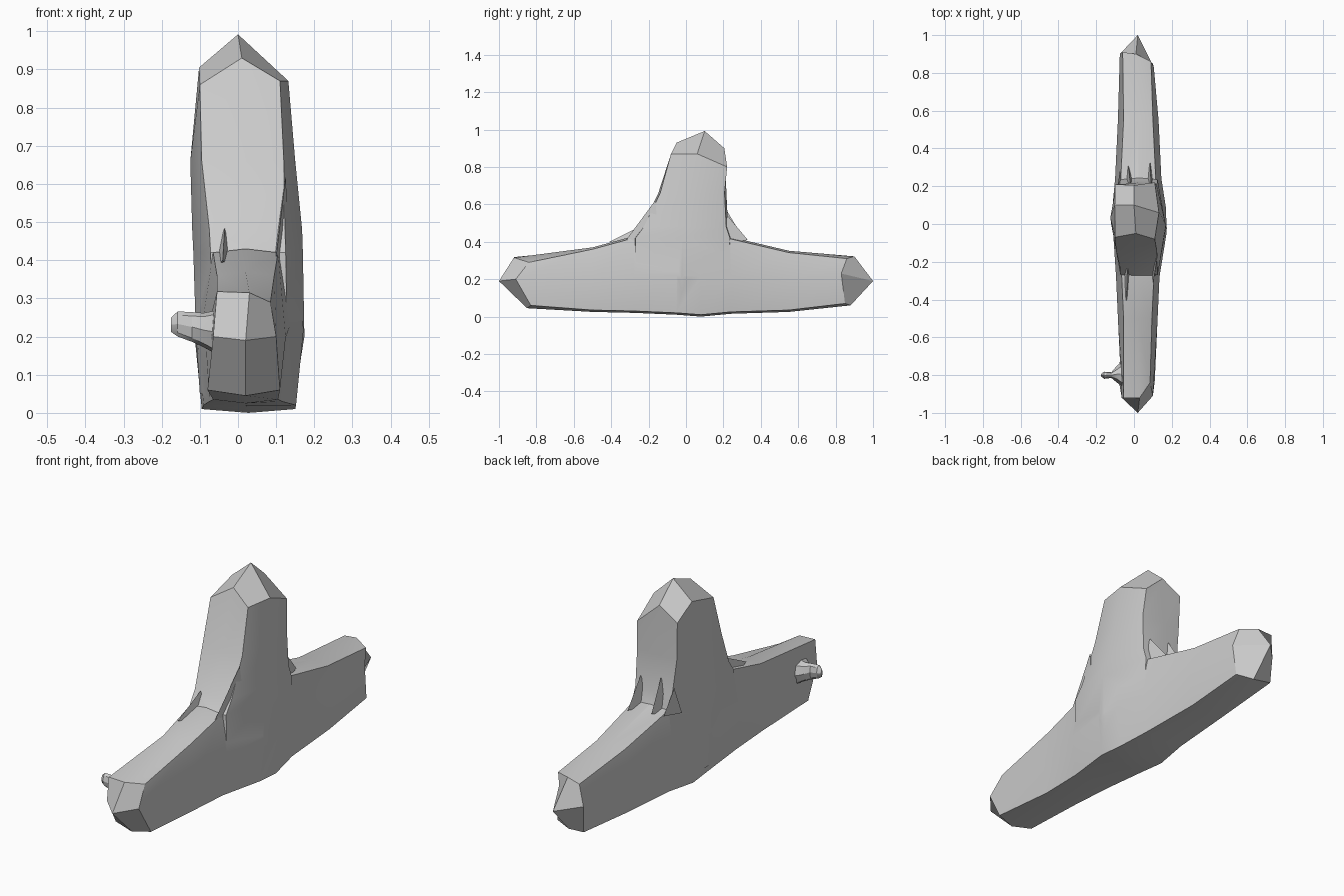
import bpy, bmesh, math
from mathutils import Vector

cube = bpy.data.objects.get("Cube")
if cube:
    bpy.data.objects.remove(cube, do_unlink=True)

stone = bpy.data.materials.new("plain grey")
stone.use_nodes = True
grey = (0.6, 0.6, 0.6, 1)
stone.diffuse_color = grey
stone.node_tree.nodes["Principled BSDF"].inputs["Base Color"].default_value = grey


def ring(u0, u1, v0, v1, low=0.02, high=0.02, dv=0.01):
    """Eight points: bulged side middles and inset corners, anticlockwise."""
    um, vm = (u0 + u1) / 2, (v0 + v1) / 2
    return [(u0 + low, v0 + dv), (um, v0), (u1 - low, v0 + dv), (u1, vm),
            (u1 - high, v1 - dv), (um, v1), (u0 + high, v1 - dv), (u0, vm)]


def along_y(y, *size, **k):
    return [(u, y, v) for u, v in ring(*size, **k)]


def along_z(z, *size, **k):
    return [(u, v, z) for u, v in ring(*size, **k)]


def along_x(x, *size, **k):
    return [(x, u, v) for u, v in ring(*size, **k)]


def finish(name, bm):
    bmesh.ops.recalc_face_normals(bm, faces=bm.faces)
    mesh = bpy.data.meshes.new(name)
    bm.to_mesh(mesh)
    bm.free()
    mesh.materials.append(stone)
    obj = bpy.data.objects.new(name, mesh)
    bpy.context.collection.objects.link(obj)
    return obj


def loft(name, sections):
    """Skin the sections; a single point closes an end as faceted quads."""
    bm = bmesh.new()
    rows = [[bm.verts.new(p) for p in s] for s in sections]
    for a, b in zip(rows, rows[1:]):
        if len(a) == 1:
            a, b = b, a
        if len(b) == 1:
            for i in range(0, 8, 2):
                bm.faces.new((a[i - 1], a[i], a[(i + 1) % 8], b[0]))
        else:
            for i in range(8):
                j = (i + 1) % 8
                bm.faces.new((a[i], a[j], b[j], b[i]))
    for end in (rows[0], rows[-1]):
        if len(end) > 1:
            bm.faces.new(end)
    return finish(name, bm)


def fin(name, foot, top, root, width):
    """Thin wedge bridging the bar and the upright."""
    bm = bmesh.new()
    side = Vector((width, 0, 0))
    points = [foot, top, Vector(root) - side, Vector(root) + side]
    v = [bm.verts.new(p) for p in points]
    for f in ((0, 1, 2), (0, 3, 1), (0, 2, 3), (1, 3, 2)):
        bm.faces.new([v[i] for i in f])
    return finish(name, bm)


# Long horizontal bar with faceted pointed ends
front_cap = [(-.08, -.83, .06), (.02, -.85, .045), (.11, -.83, .06), (.1, -.91, .2),
             (.085, -.84, .29), (.03, -.92, .315), (-.055, -.92, .318), (-.065, -.92, .2)]
back_cap = [(-.07, .89, .07), (.02, .88, .06), (.1, .85, .07), (.105, .83, .23),
            (.09, .86, .31), (.01, .9, .322), (-.06, .91, .31), (-.075, .9, .2)]
bar = loft("horizontal_bar", [
    [(.02, -1, .19)],
    front_cap,
    along_y(-.5, -.085, .125, .025, .37, high=.03),
    along_y(-.28, -.095, .135, .02, .43, high=.03),
    along_y(-.05, -.11, .172, .01, .43, high=.03),
    along_y(.08, -.115, .17, .0, .43, high=.03),
    along_y(.24, -.1, .145, .015, .425, high=.03),
    along_y(.55, -.085, .13, .025, .352, high=.03),
    back_cap,
    [(.02, 1, .19)],
])

# Upright column with a faceted cap
column_cap = [(-.1, -.07, .86), (.01, -.05, .93), (.11, -.08, .87), (.132, .06, .87),
              (.11, .22, .80), (.0, .205, .9), (-.1, .21, .84), (-.102, .1, .905)]
wide = dict(low=.045, high=.045)
soft = dict(low=.03, high=.03)
column = loft("upright_column", [
    along_z(.05, -.1, .15, -.26, .22, **wide),
    along_z(.2, -.11, .174, -.28, .235, **wide),
    along_z(.42, -.117, .17, -.28, .245, **wide),
    along_z(.48, -.12, .168, -.235, .225, **wide),
    along_z(.66, -.125, .15, -.148, .216, **soft),
    column_cap,
    [(.0, .1, .992)],
])

# Small knob on the right side near the front
knob = loft("side_knob", [
    along_x(-.175, -.806, -.794, .212, .25, low=.002, high=.002),
    along_x(-.158, -.82, -.782, .2, .266, low=.008, high=.008),
    along_x(-.12, -.815, -.785, .186, .264, low=.005, high=.005),
    along_x(-.09, -.84, -.75, .172, .262),
    along_x(-.05, -.87, -.72, .15, .27),
])

# Pinched folds where the column meets the bar
folds = [
    fin("front_fold_a", (-.04, -.41, .4), (-.035, -.24, .485), (-.04, -.2, .36), .035),
    fin("front_fold_b", (.1, -.32, .41), (.125, -.165, .62), (.11, -.14, .4), .025),
    fin("back_fold_a", (-.03, .31, .415), (-.02, .222, .56), (-.02, .17, .38), .03),
    fin("back_fold_b", (.085, .33, .41), (.09, .222, .54), (.085, .17, .38), .025),
    fin("back_fold_c", (-.075, .28, .405), (-.085, .212, .52), (-.07, .16, .38), .02),
]

# Weld the column into the bar
union = bar.modifiers.new("join_column", 'BOOLEAN')
union.operation = 'UNION'
union.solver = 'EXACT'
union.object = column
bpy.context.view_layer.objects.active = bar
bpy.ops.object.select_all(action='DESELECT')
bar.select_set(True)
bpy.ops.object.modifier_apply(modifier=union.name)
bpy.data.objects.remove(column, do_unlink=True)
bar.name = "bar_and_column"

for obj in [bar, knob]:
    bpy.ops.object.select_all(action='DESELECT')
    obj.select_set(True)
    bpy.context.view_layer.objects.active = obj
    bpy.ops.object.shade_smooth_by_angle(angle=math.radians(25))
